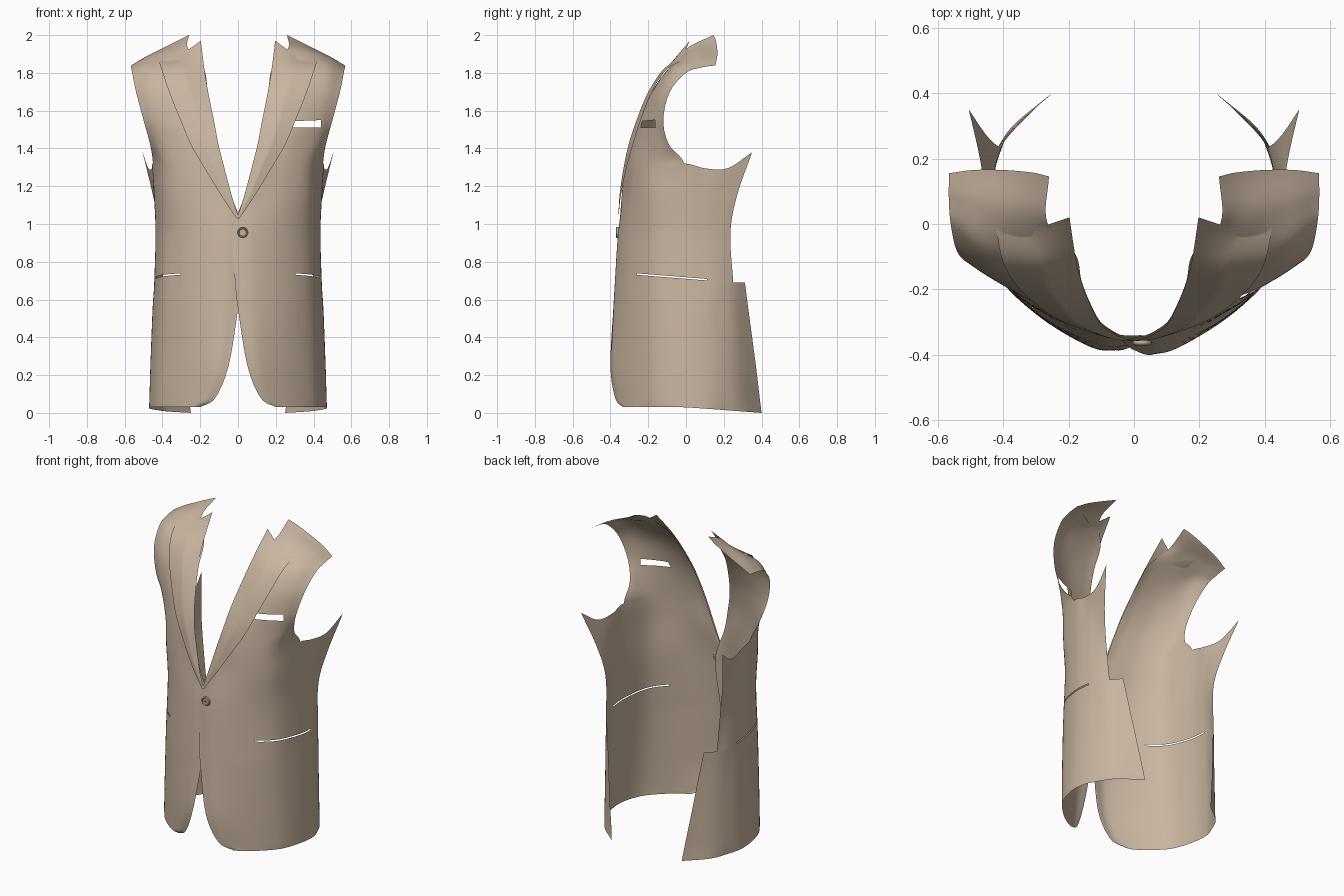
import bpy, bmesh, math
from mathutils import Vector

if "Cube" in bpy.data.objects:
    bpy.data.objects.remove(bpy.data.objects["Cube"])

cloth = bpy.data.materials.new("tan cloth")
cloth.diffuse_color = (0.58, 0.46, 0.35, 1)
cloth.use_nodes = True
cloth.node_tree.nodes["Principled BSDF"].inputs["Base Color"].default_value = cloth.diffuse_color


def row(z, *pts):
    """A cross-section from front edge to back edge; a third value overrides z."""
    return [Vector((p[0], p[1], p[2] if len(p) > 2 else z)) for p in pts]


def spline(p, i, t):
    """Catmull-Rom point on segment i of the list p."""
    a, b = p[i], p[i + 1]
    pre = p[i - 1] if i > 0 else 2 * a - b
    post = p[i + 2] if i + 2 < len(p) else 2 * b - a
    return 0.5 * (2 * a + (b - pre) * t + (2 * pre - 5 * a + 4 * b - post) * t * t
                  + (3 * a - pre - 3 * b + post) * t ** 3)


def loft(rows, side, nu=6, nv=8, curved=True):
    """Skin the rows; where the next row is shorter the sheet simply ends."""
    bm = bmesh.new()
    for i in range(len(rows) - 1):
        k = min(len(rows[i]), len(rows[i + 1]))
        lines = []
        for s in range(nv + 1):
            if s == 0:
                ctrl = rows[i]
            elif s == nv:
                ctrl = rows[i + 1]
            else:
                ctrl = []
                for j in range(k):
                    first = next(n for n, r in enumerate(rows) if len(r) > j)
                    col = [r[j] for r in rows if len(r) > j]
                    ctrl.append(spline(col, i - first, s / nv))
            line = []
            for u in range((k - 1) * nu + 1):
                j = min(u // nu, k - 2)
                t = u / nu - j
                p = spline(ctrl, j, t) if curved else ctrl[j].lerp(ctrl[j + 1], t)
                line.append(bm.verts.new((p.x * side, p.y, p.z)))
            lines.append(line)
        for lo, hi in zip(lines, lines[1:]):
            for u in range(len(lo) - 1):
                f = [lo[u], lo[u + 1], hi[u + 1], hi[u]]
                bm.faces.new(f if side > 0 else f[::-1])
    bmesh.ops.remove_doubles(bm, verts=bm.verts, dist=1e-5)
    return bm


def cut(bm, planes, centre, reach):
    """Remove the part of the sheet lying behind all the given planes."""
    near = lambda: [f for f in bm.faces if (f.calc_center_median() - centre).length < reach]
    for co, no in planes:
        fs = near()
        geom = set(fs) | {e for f in fs for e in f.edges} | {v for f in fs for v in f.verts}
        bmesh.ops.bisect_plane(bm, geom=list(geom), plane_co=co, plane_no=no, dist=1e-6)
    gone = [f for f in near()
            if all((f.calc_center_median() - co).dot(no) < 0 for co, no in planes)]
    bmesh.ops.delete(bm, geom=gone, context='FACES')


def finish(bm, name):
    me = bpy.data.meshes.new(name)
    bm.to_mesh(me)
    bm.free()
    me.materials.append(cloth)
    me.polygons.foreach_set("use_smooth", [True] * len(me.polygons))
    ob = bpy.data.objects.new(name, me)
    bpy.context.collection.objects.link(ob)
    return ob


# Body below the armhole: the ninth column is the vent flap
skirt = [
    row(.03, (.20, -.335), (.25, -.31), (.33, -.25), (.42, -.15), (.465, -.02),
        (.467, .1), (.43, .2), (.375, .295), (.25, .40)),
    row(.08, (.12, -.375), (.18, -.35), (.30, -.275), (.415, -.16), (.463, -.02),
        (.465, .1), (.435, .195), (.38, .285), (.26, .39)),
    row(.25, (.05, -.40), (.13, -.38), (.28, -.29), (.405, -.17), (.458, -.02),
        (.46, .1), (.435, .19), (.385, .275), (.285, .37)),
    row(.55, (.0, -.385), (.10, -.375), (.26, -.30), (.39, -.18), (.445, -.02),
        (.45, .1), (.43, .18), (.395, .255), (.325, .33)),
    row(.69, (-.015, -.375), (.09, -.37), (.25, -.30), (.385, -.18), (.437, -.02),
        (.442, .1), (.428, .18), (.397, .25), (.345, .312)),
]
for p in skirt[0]:
    p.z -= .075 * max(0, p.y)
waist = [
    row(.95, (-.03, -.355), (.08, -.355), (.24, -.295), (.375, -.18), (.43, -.02),
        (.435, .09), (.425, .165), (.41, .235)),
    row(1.15, (.035, -.34), (.11, -.325), (.25, -.285), (.38, -.19), (.437, -.02),
        (.445, .1), (.445, .185), (.45, .27)),
    row(1.3, (.075, -.32), (.14, -.31), (.28, -.265), (.39, -.18), (.45, -.01, 1.32),
        (.455, .1, 1.295), (.475, .22, 1.295), (.505, .35, 1.38)),
]
# Chest and shoulder, ending at the armhole and the shoulder seam
chest = [
    row(1.42, (.105, -.295), (.17, -.285), (.29, -.25), (.41, -.175), (.465, -.09)),
    row(1.55, (.13, -.25), (.20, -.245), (.32, -.22), (.43, -.17), (.50, -.12)),
    row(1.70, (.16, -.175), (.22, -.18), (.34, -.17), (.46, -.135), (.54, -.085)),
    row(1.82, (.18, -.09), (.24, -.095), (.36, -.085), (.475, -.06), (.56, 0, 1.80)),
    row(1.9, (.265, .005, 1.93), (.31, .02, 1.92), (.39, .035, 1.905),
        (.49, .055, 1.87), (.566, .08, 1.828)),
    row(1.95, (.26, .145, 2.0), (.31, .157, 1.975), (.40, .165, 1.93),
        (.49, .165, 1.885), (.565, .155, 1.84)),
]
# Lapel: roll line, middle, outer edge
lapel = [
    row(1.03, (-.005, -.358), (.0, -.358), (.008, -.358)),
    row(1.15, (.033, -.348), (.06, -.352), (.088, -.345)),
    row(1.3, (.073, -.328), (.125, -.330), (.18, -.314)),
    row(1.42, (.103, -.303), (.175, -.304), (.25, -.281)),
    row(1.55, (.128, -.258), (.215, -.262), (.305, -.240)),
    row(1.70, (.158, -.183), (.26, -.199), (.365, -.180)),
    row(1.82, (.178, -.105), (.285, -.118), (.405, -.100)),
    row(1.9, (.197, .02, 1.97), (.318, -.02, 1.882), (.43, .045, 1.893)),
]

for side, word in ((1, "left"), (-1, "right")):
    rows = [[p.copy() for p in r] for r in skirt + waist + chest]
    if side < 0:                       # the right front tucks under the left
        for r in rows[:6]:
            r[0].y += .014
            r[1].y += .003
    bm = loft(rows, side)
    # Hip pocket slit
    tilt = Vector((0, .08, 1))
    mid = Vector((side * .42, -.075, .72))
    cut(bm, [(mid + Vector((0, 0, .004)), tilt), (mid - Vector((0, 0, .004)), -tilt),
             (Vector((0, -.26, 0)), Vector((0, -1, 0))),
             (Vector((0, .11, 0)), Vector((0, 1, 0)))], mid, .3)
    # Breast pocket opening on the left only
    if side > 0:
        cut(bm, [(Vector((.285, 0, 1.53)), Vector((-1, 0, .3))),
                 (Vector((.44, 0, 0)), Vector((1, 0, 0))),
                 (Vector((.36, 0, 1.547)), Vector((-.04, 0, 1))),
                 (Vector((0, 0, 1.51)), Vector((0, 0, -1)))],
            Vector((.36, -.2, 1.53)), .2)
    finish(bm, word + "_front_panel")
    finish(loft(lapel, side, nu=8, curved=False), word + "_lapel")

# Button: turned disc with raised rim and a cross of thread
bm = bmesh.new()
profile = [(.028, .008), (.028, -.004), (.025, -.008), (.021, -.008), (.018, -.004), (0, -.004)]
vs = [bm.verts.new((r, y, 0)) for r, y in profile]
es = [bm.edges.new(e) for e in zip(vs, vs[1:])]
bmesh.ops.spin(bm, geom=vs + es, cent=(0, 0, 0), axis=(0, 1, 0), angle=2 * math.pi, steps=28)
bmesh.ops.remove_doubles(bm, verts=bm.verts, dist=1e-5)
for size in ((.018, .004, .004), (.004, .004, .018)):
    made = bmesh.ops.create_cube(bm, size=1)["verts"]
    bmesh.ops.scale(bm, vec=size, verts=made)
    bmesh.ops.translate(bm, vec=(0, -.005, 0), verts=made)
bmesh.ops.recalc_face_normals(bm, faces=bm.faces)
button = finish(bm, "button")
button.location = (.025, -.363, .955)
bpy.context.view_layer.objects.active = button
button.select_set(True)
bpy.ops.object.shade_smooth_by_angle(angle=math.radians(30))
